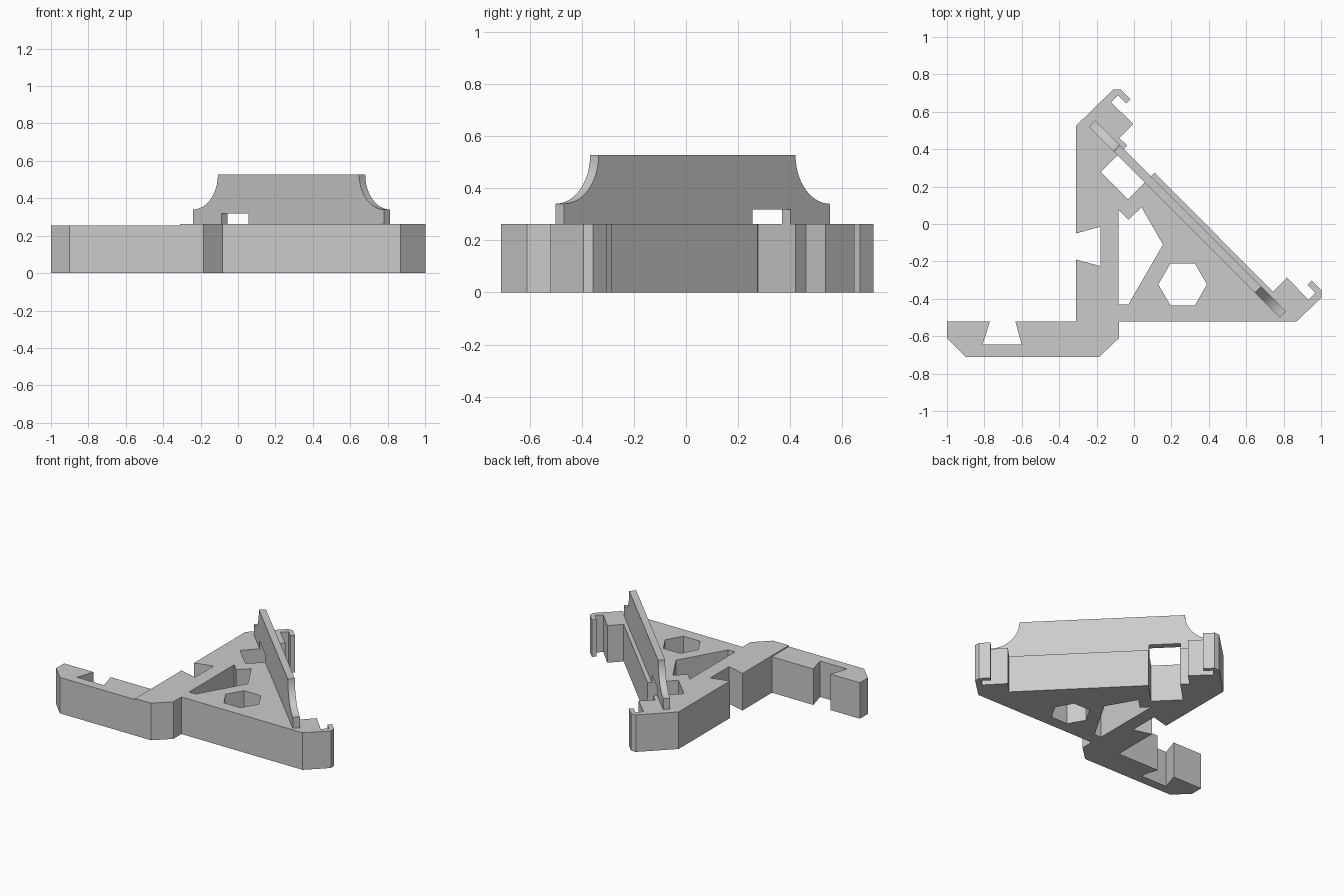
import bpy, bmesh
from math import sin, cos, pi, sqrt
from mathutils import Matrix, Vector

cube = bpy.data.objects.get("Cube")
if cube:
    bpy.data.objects.remove(cube, do_unlink=True)

grey = bpy.data.materials.new("light grey plastic")
grey.use_nodes = True
color = (0.6, 0.6, 0.6, 1)
grey.diffuse_color = color
grey.node_tree.nodes["Principled BSDF"].inputs["Base Color"].default_value = color


def slab(name, outlines, depth, matrix):
    """Extrude closed outlines (inner ones become holes), centred on local z."""
    curve = bpy.data.curves.new(name, "CURVE")
    curve.dimensions = "2D"
    curve.fill_mode = "BOTH"
    curve.extrude = depth / 2
    for pts in outlines:
        spline = curve.splines.new("POLY")
        spline.points.add(len(pts) - 1)
        for p, (x, y) in zip(spline.points, pts):
            p.co = (x, y, 0, 1)
        spline.use_cyclic_u = True
    temp = bpy.data.objects.new(name + " outline", curve)
    bpy.context.collection.objects.link(temp)
    bpy.context.view_layer.update()
    mesh = bpy.data.meshes.new_from_object(
        temp.evaluated_get(bpy.context.evaluated_depsgraph_get()))
    bpy.data.objects.remove(temp, do_unlink=True)
    bm = bmesh.new()
    bm.from_mesh(mesh)
    bmesh.ops.remove_doubles(bm, verts=bm.verts, dist=0.0005)
    bmesh.ops.transform(bm, matrix=matrix, verts=bm.verts)
    bmesh.ops.recalc_face_normals(bm, faces=bm.faces)
    for f in bm.faces:
        f.smooth = False
        f.material_index = 0
    bm.to_mesh(mesh)
    bm.free()
    mesh.name = name
    mesh.materials.clear()
    mesh.materials.append(grey)
    obj = bpy.data.objects.new(name, mesh)
    bpy.context.collection.objects.link(obj)
    return obj


# Triangular frame, with a clip hook at each end of the diagonal
top = 0.263
hook = [(-0.11, 0.72), (-0.073, 0.72), (-0.02, 0.667), (-0.042, 0.645),
        (-0.085, 0.688), (-0.123, 0.65), (-0.003, 0.535), (-0.08, 0.46)]
shift = 0.283
far_hook = [(y + shift, x - shift) for x, y in reversed(hook)]
notch = [(-0.035, 0.42), (-0.178, 0.277), (-0.033, 0.132), (0.11, 0.275)]
frame = ([(-0.31, 0.525)] + hook + notch + far_hook +
         [(0.87, -0.52), (-0.08, -0.52), (-0.08, -0.61), (-0.185, -0.71),
          (-0.31, -0.71), (-0.31, -0.19), (-0.18, -0.225),
          (-0.18, -0.015), (-0.31, -0.05)])
hexagon = [(0.26 + 0.13 * cos(i * pi / 3), -0.323 + 0.13 * sin(i * pi / 3))
           for i in range(6)]
window = [(-0.083, 0.075), (-0.03, 0.022), (0.04, 0.09), (0.155, -0.11),
          (-0.03, -0.43), (-0.083, -0.43)]
slab("triangular_frame", [frame, hexagon, window], top,
     Matrix.Translation((0, 0, top / 2)))

# Side arm with a dovetail slot, slightly lower than the frame
arm = [(-0.31, -0.52), (-0.635, -0.52), (-0.6, -0.645), (-0.81, -0.645),
       (-0.77, -0.52), (-1, -0.52), (-1, -0.61), (-0.9, -0.71), (-0.31, -0.71)]
arm_top = 0.255
slab("side_arm", [arm], arm_top, Matrix.Translation((0, 0, arm_top / 2)))

# Upright wall on the diagonal, with scooped corners and a small opening
left, right, high, scoop = -0.537, 0.905, 0.527, 0.187
arc = [(scoop * cos(i * pi / 24), high - scoop * sin(i * pi / 24))
       for i in range(13)]
wall = [(left, top), (-0.322, top), (-0.322, 0.318), (-0.117, 0.318),
        (-0.117, top), (right, top)]
wall += [(right - dx, z) for dx, z in reversed(arc)]
wall += [(left + dx, z) for dx, z in arc]
r = 1 / sqrt(2)
axes = Matrix((Vector((r, -r, 0)), Vector((0, 0, 1)), Vector((-r, -r, 0)))).transposed()
middle = Vector((r, r, 0)) * 0.221
slab("upright_wall", [wall], 0.046, Matrix.Translation(middle) @ axes.to_4x4())
for o in bpy.context.selected_objects:
    o.select_set(False)
wall_obj = bpy.data.objects["upright_wall"]
wall_obj.select_set(True)
bpy.context.view_layer.objects.active = wall_obj
bpy.ops.object.shade_smooth_by_angle(angle=pi / 6)
